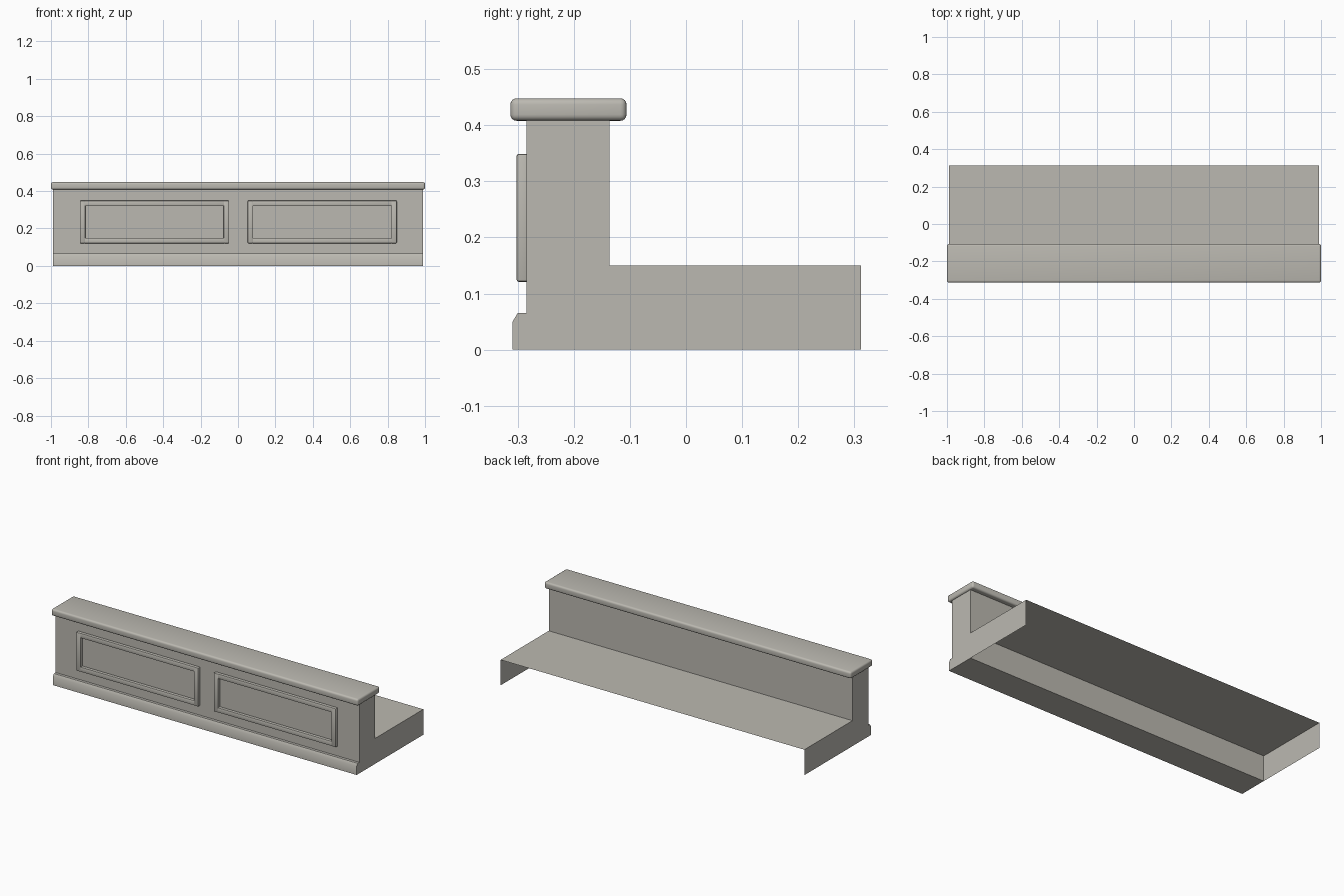
import bpy, bmesh, math

if "Cube" in bpy.data.objects:
    bpy.data.objects.remove(bpy.data.objects["Cube"])

stone = bpy.data.materials.new("warm grey stone")
stone.diffuse_color = (0.50, 0.485, 0.44, 1.0)
stone.use_nodes = True
stone.node_tree.nodes["Principled BSDF"].inputs["Base Color"].default_value = stone.diffuse_color

HALF = 0.99            # half length of wall and platform
WALL_BACK = -0.136


def add_object(name, bm, fix_normals=True):
    if fix_normals:
        bmesh.ops.recalc_face_normals(bm, faces=bm.faces)
    me = bpy.data.meshes.new(name)
    bm.to_mesh(me)
    bm.free()
    me.materials.append(stone)
    ob = bpy.data.objects.new(name, me)
    bpy.context.collection.objects.link(ob)
    return ob


def smooth(ob, angle):
    bpy.ops.object.select_all(action='DESELECT')
    ob.select_set(True)
    bpy.context.view_layer.objects.active = ob
    bpy.ops.object.shade_smooth_by_angle(angle=math.radians(angle))


def rounded_box(name, lo, hi, radius, segments):
    bm = bmesh.new()
    bmesh.ops.create_cube(bm, size=1.0)
    for v in bm.verts:
        for i in range(3):
            v.co[i] = hi[i] if v.co[i] > 0 else lo[i]
    bmesh.ops.bevel(bm, geom=bm.edges[:], offset=radius, segments=segments,
                    profile=0.5, affect='EDGES', clamp_overlap=True)
    ob = add_object(name, bm)
    smooth(ob, 40)
    return ob


# Wall with chamfered plinth: side profile extruded along x
profile = [(-0.309, 0), (-0.309, 0.05), (-0.300, 0.065), (-0.284, 0.065),
           (-0.284, 0.412), (WALL_BACK, 0.412), (WALL_BACK, 0)]
bm = bmesh.new()
face = bm.faces.new([bm.verts.new((-HALF, y, z)) for y, z in profile])
ext = bmesh.ops.extrude_face_region(bm, geom=[face], use_keep_orig=True)
for g in ext["geom"]:
    if isinstance(g, bmesh.types.BMVert):
        g.co.x = HALF
smooth(add_object("wall_with_plinth", bm), 40)

# Rear platform: open shell of a top sheet and two end sheets
bm = bmesh.new()
top, back = 0.15, 0.312
sheets = [
    [(-HALF, WALL_BACK, top), (HALF, WALL_BACK, top), (HALF, back, top), (-HALF, back, top)],
    [(HALF, WALL_BACK, 0), (HALF, back, 0), (HALF, back, top), (HALF, WALL_BACK, top)],
    [(-HALF, back, 0), (-HALF, WALL_BACK, 0), (-HALF, WALL_BACK, top), (-HALF, back, top)],
]
for pts in sheets:
    bm.faces.new([bm.verts.new(p) for p in pts])
bmesh.ops.remove_doubles(bm, verts=bm.verts, dist=1e-5)
add_object("rear_platform", bm, fix_normals=False)

# Rounded cap along the wall top
rounded_box("wall_cap", (-1, -0.313, 0.408), (1, -0.106, 0.448), 0.011, 4)

# Two moulded panel frames on the front
Z0, Z1, W = 0.121, 0.349, 0.029
for side, x0, x1 in (("left", -0.845, -0.048), ("right", 0.052, 0.849)):
    for part, a, b in (("outer_stile" if side == "left" else "inner_stile", x0, x0 + W),
                       ("inner_stile" if side == "left" else "outer_stile", x1 - W, x1)):
        rounded_box(f"{side}_{part}", (a, -0.302, Z0), (b, -0.278, Z1), 0.004, 2)
    for part, a, b in (("bottom_rail", Z0, Z0 + W), ("top_rail", Z1 - W, Z1)):
        rounded_box(f"{side}_{part}", (x0 + W - 0.005, -0.301, a),
                    (x1 - W + 0.005, -0.278, b), 0.004, 2)
